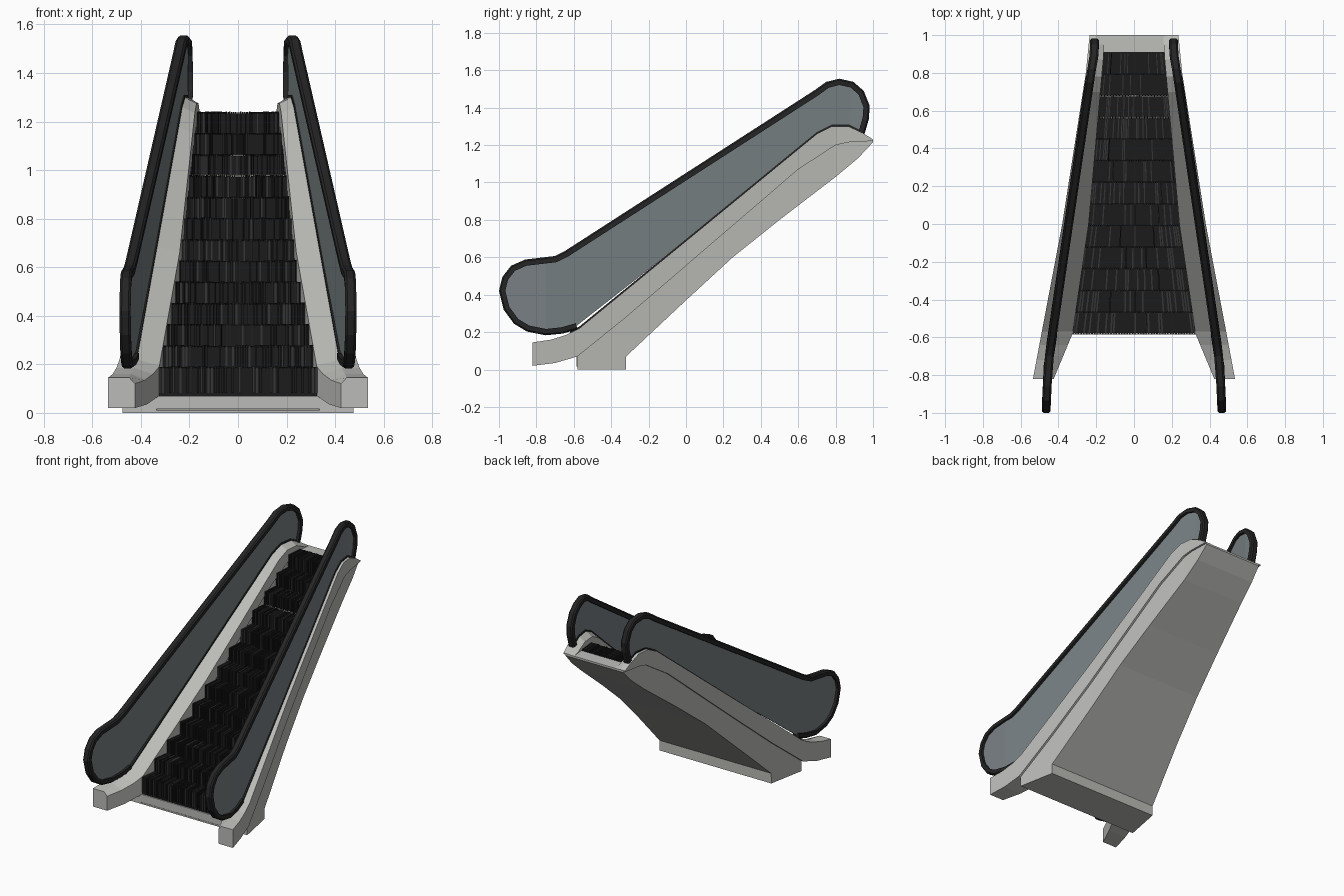
import bpy, bmesh, random
from mathutils import Vector

if "Cube" in bpy.data.objects:
    bpy.data.objects.remove(bpy.data.objects["Cube"])

random.seed(4)


def material(name, r, g, b):
    m = bpy.data.materials.new(name)
    m.diffuse_color = (r, g, b, 1)
    m.use_nodes = True
    m.node_tree.nodes["Principled BSDF"].inputs["Base Color"].default_value = m.diffuse_color
    return m


GREY = material("light grey metal", 0.50, 0.50, 0.48)
GLASS = material("smoky glass", 0.19, 0.22, 0.23)
RUBBER = material("black rubber", 0.018, 0.018, 0.018)
STEP = material("step black", 0.011, 0.011, 0.011)
STEP2 = material("step charcoal", 0.035, 0.035, 0.035)

# Plan and side outlines, each as (y, value)
OUTER = [(-.82, .535), (-.58, .49), (0, .38), (.8, .255), (1, .235)]
INNER = [(-.82, .425), (-.58, .325), (0, .24), (.9, .16), (1, .155)]
RAIL = [(-1, .465), (-.75, .455), (.9, .212), (1, .208)]
TOP = [(-.82, .145), (-.72, .16), (-.64, .185), (-.57, .22), (.7, 1.26),
       (.78, 1.3), (.87, 1.3), (.95, 1.262), (1, 1.23)]
LINE = [(-.82, .02), (-.7, .035), (-.58, .07), (-.32, .28), (.6, 1.07),
        (.8, 1.2), (.87, 1.215), (1, 1.222)]
BOTTOM = [(-.32, .07), (0, .37), (.25, .6), (.5, .8), (.8, 1.03), (.92, 1.13), (1, 1.215)]


def at(table, y):
    """Piecewise linear lookup."""
    if y <= table[0][0]:
        return table[0][1]
    for (a, va), (b, vb) in zip(table, table[1:]):
        if y <= b:
            return va + (vb - va) * (y - a) / (b - a)
    return table[-1][1]


def finish(bm, name, mats, mirror=False):
    bmesh.ops.recalc_face_normals(bm, faces=bm.faces)
    me = bpy.data.meshes.new(name)
    bm.to_mesh(me)
    bm.free()
    ob = bpy.data.objects.new(name, me)
    bpy.context.collection.objects.link(ob)
    for m in mats:
        me.materials.append(m)
    if mirror:
        ob.modifiers.new("mirror", 'MIRROR')
    return ob


def add_loft(bm, sections, mat=0):
    """Skin a row of closed sections and cap both ends."""
    rings = [[bm.verts.new(p) for p in s] for s in sections]
    faces = [bm.faces.new(rings[0]), bm.faces.new(rings[-1])]
    for r, s in zip(rings, rings[1:]):
        for i in range(len(r)):
            j = (i + 1) % len(r)
            faces.append(bm.faces.new((r[i], r[j], s[j], s[i])))
    for f in faces:
        f.material_index = mat


def loft(name, sections, mat, mirror=False):
    bm = bmesh.new()
    add_loft(bm, sections)
    return finish(bm, name, [mat], mirror)


def slab(y, x0, x1, z0, z1):
    return [(x0, y, z0), (x1, y, z0), (x1, y, z1), (x0, y, z1)]


# Side curbs with a slanted inner strip
def curb_section(y):
    xo, xi, xr = at(OUTER, y), at(INNER, y), at(RAIL, y)
    zt, zl = at(TOP, y), at(LINE, y)
    xr = min(xr - .01, xo - .02)
    return [(xo, y, zl), (xo, y, zt), (xr, y, zt),
            (xi, y, max(zt - .025, zl + .003)), (xi, y, zl)]


stations = sorted({y for t in (TOP, LINE, OUTER) for y, _ in t})
loft("side_curb", [curb_section(y) for y in stations], GREY, True)


# Truss with trench for the steps, plus its foot
def truss_section(y, zb):
    w, xi, zl = at(OUTER, y) - .014, at(INNER, y) + .01, at(LINE, y)
    zt = max(zl - .06, zb + .003)
    half = [(w, zb), (w, zl), (xi, zl), (xi, zt)]
    return [(x, y, z) for x, z in half] + [(-x, y, z) for x, z in reversed(half)]


ys = sorted({y for t in (LINE, BOTTOM) for y, _ in t if y > -.32})
loft("truss", [truss_section(-.58, 0), truss_section(-.321, 0), truss_section(-.32, .07)]
     + [truss_section(y, at(BOTTOM, y)) for y in ys], GREY)

# Entry sill and top landing
loft("front_sill", [slab(-.586, -.40, .40, .015, .07), slab(-.56, -.40, .40, .015, .07)], GREY)
loft("top_landing", [slab(.9, -.175, .175, 1.2, 1.232), slab(1, -.175, .175, 1.218, 1.228)], GREY)

# Ribbed steps
COUNT, RUN, RISE, RIBS = 13, .1146, .0875, 46
bm = bmesh.new()
for k in range(COUNT):
    y0, z1 = -.578 + k * RUN, .184 + k * RISE
    y1, z0 = y0 + RUN, z1 - RISE - .012
    if k == 0:
        z0 = .07
    w0, w1 = at(INNER, y0) + .006, at(INNER, y1) + .006
    add_loft(bm, [slab(y0, -w0, w0, z0, z1), slab(y1, -w1, w1, z0, z1)])
    for i in range(RIBS):
        a = -1 + 2 * (i + .2) / RIBS
        b = -1 + 2 * (i + .8) / RIBS
        lift = random.uniform(.004, .008)
        add_loft(bm, [slab(y0 - lift, a * w0, b * w0, z0 + .012, z1 + lift),
                      slab(y1 - .008, a * w1, b * w1, z0 + .012, z1 + lift)],
                 1 if random.random() < .25 else 0)
finish(bm, "steps", [STEP, STEP2])

# Handrail belt swept around the balustrade outline
PATH = [(-.58, .215), (-.66, .192), (-.75, .183), (-.85, .203), (-.92, .245), (-.975, .32),
        (-1, .42), (-.982, .495), (-.935, .555), (-.86, .588), (-.7, .607), (-.65, .632),
        (.69, 1.495), (.75, 1.538), (.82, 1.555), (.895, 1.538), (.95, 1.49),
        (.982, 1.41), (.978, 1.34), (.955, 1.26)]


def inward(i):
    a, b = PATH[max(i - 1, 0)], PATH[min(i + 1, len(PATH) - 1)]
    t = Vector((b[0] - a[0], b[1] - a[1])).normalized()
    return Vector((t.y, -t.x))


def belt_section(i):
    p, n = Vector(PATH[i]), inward(i)
    x = at(RAIL, p.x)
    out = []
    for dx, d in ((-.023, .034), (-.023, .008), (-.014, 0), (.014, 0), (.023, .008), (.023, .034)):
        q = p + n * d
        out.append((x + dx, q.x, q.y))
    return out


loft("handrail_belt", [belt_section(i) for i in range(len(PATH))], RUBBER, True)

# Glass balustrade panels, bent where the rail turns
outline = [Vector(p) + inward(i) * .02 for i, p in enumerate(PATH)]
outline += [Vector(p) for p in ((.87, 1.28), (.78, 1.28), (.7, 1.24))]
bm = bmesh.new()
bm.faces.new([bm.verts.new((0, p.x, p.y)) for p in outline])
bmesh.ops.bisect_plane(bm, geom=bm.verts[:] + bm.edges[:] + bm.faces[:],
                       plane_co=(0, -.75, 0), plane_no=(0, 1, 0))
for v in bm.verts:
    v.co.x = at(RAIL, v.co.y)
bmesh.ops.triangulate(bm, faces=bm.faces)
glass = finish(bm, "glass_panel", [GLASS])
solid = glass.modifiers.new("thickness", 'SOLIDIFY')
solid.thickness, solid.offset = .014, 0
glass.modifiers.new("mirror", 'MIRROR')

# Dark gasket where the glass meets the curb
loft("glass_gasket", [slab(y, at(RAIL, y) - .012, at(RAIL, y) + .012,
                           at(TOP, y) - .01, at(TOP, y) + .01)
                      for y in (-.62, -.57, .7, .78, .87, .94)], RUBBER, True)
